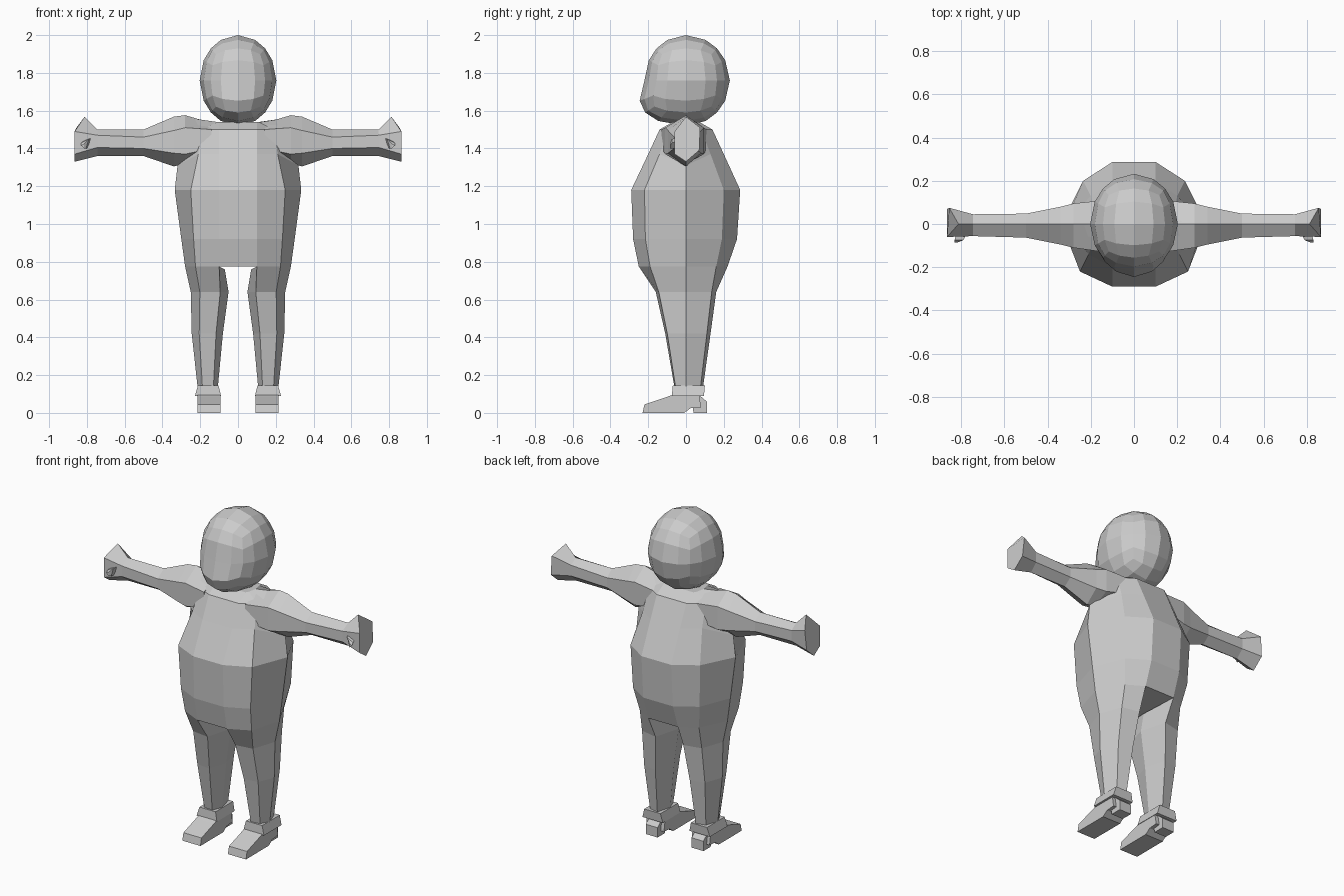
import bpy, bmesh
from mathutils import Vector

if "Cube" in bpy.data.objects:
    bpy.data.objects.remove(bpy.data.objects["Cube"], do_unlink=True)

GREY = (0.6, 0.6, 0.6, 1)
grey = bpy.data.materials.new("plain grey")
grey.use_nodes = True
grey.diffuse_color = GREY
grey.node_tree.nodes["Principled BSDF"].inputs["Base Color"].default_value = GREY


def finish(name, bm, mirror=False):
    bmesh.ops.recalc_face_normals(bm, faces=bm.faces)
    mesh = bpy.data.meshes.new(name)
    bm.to_mesh(mesh)
    bm.free()
    mesh.materials.append(grey)
    ob = bpy.data.objects.new(name, mesh)
    bpy.context.scene.collection.objects.link(ob)
    if mirror:
        mod = ob.modifiers.new("mirror", "MIRROR")
        mod.use_mirror_merge = False
    return ob


def loft(name, rings, mirror=False):
    """Skin a list of equal rings of points and cap both ends."""
    bm = bmesh.new()
    loops = [[bm.verts.new(p) for p in ring] for ring in rings]
    n = len(loops[0])
    for a, b in zip(loops, loops[1:]):
        for i in range(n):
            j = (i + 1) % n
            bm.faces.new((a[i], a[j], b[j], b[i]))
    bm.faces.new(loops[0])
    bm.faces.new(loops[-1])
    return finish(name, bm, mirror)


def body_ring(z, front, fx, fy, side, bx, by, back, side_z=None):
    """Ten-sided ring: front edge, front corner, side, back corner, back edge."""
    half = [(0.1, -front, z), (fx, -fy, z), (side, 0, side_z or z),
            (bx, by, z), (0.1, back, z)]
    return half + [(-x, y, h) for x, y, h in reversed(half)]


def leg_ring(z, inner, outer, front, back):
    w = outer - inner
    a, b = inner + 0.22 * w, outer - 0.24 * w
    return [(a, -front, z), (b, -front * 0.9, z), (outer, 0, z),
            (b, back * 0.85, z), (a, back, z), (inner, 0, z)]


def arm_ring(x, y0, y1, low, lower, upper, high):
    return [(x, 0, high), (x, y0, upper), (x, y0, lower),
            (x, 0, low), (x, y1, lower), (x, y1, upper)]


# Torso, from the crotch to the neck
loft("torso", [
    body_ring(0.775, 0.25, 0.225, 0.19, 0.28, 0.2, 0.16, 0.22),
    body_ring(0.92, 0.28, 0.235, 0.215, 0.30, 0.225, 0.19, 0.27),
    body_ring(1.18, 0.29, 0.25, 0.22, 0.335, 0.235, 0.2, 0.287),
    body_ring(1.37, 0.20, 0.21, 0.14, 0.32, 0.20, 0.13, 0.20, 1.31),
    body_ring(1.5, 0.14, 0.19, 0.09, 0.25, 0.19, 0.08, 0.14, 1.56),
    body_ring(1.54, 0.07, 0.11, 0.05, 0.12, 0.11, 0.05, 0.07),
])

# Legs
loft("legs", [
    [(0.1, -0.25, 0.775), (0.225, -0.19, 0.775), (0.28, 0, 0.775),
     (0.2, 0.16, 0.775), (0.1, 0.22, 0.775), (0.07, 0, 0.76)],
    leg_ring(0.64, 0.05, 0.25, 0.16, 0.16),
    leg_ring(0.42, 0.08, 0.245, 0.11, 0.13),
    leg_ring(0.1, 0.11, 0.21, 0.055, 0.085),
], mirror=True)

# Arms, flaring into mitten hands with a slanted end
tip = [(0.812, 0, 1.568), (0.865, -0.06, 1.49), (0.865, -0.06, 1.37),
       (0.865, 0, 1.33), (0.865, 0.07, 1.39), (0.855, 0.075, 1.51)]
loft("arms", [
    arm_ring(0.14, -0.13, 0.11, 1.38, 1.40, 1.5, 1.535),
    arm_ring(0.28, -0.11, 0.095, 1.32, 1.37, 1.51, 1.576),
    arm_ring(0.34, -0.095, 0.08, 1.305, 1.375, 1.495, 1.568),
    arm_ring(0.5, -0.063, 0.048, 1.36, 1.40, 1.46, 1.5),
    arm_ring(0.745, -0.056, 0.045, 1.36, 1.405, 1.47, 1.5),
    tip,
], mirror=True)

# Thumbs
loft("thumbs", [
    [(0.765, -0.03, 1.46), (0.79, -0.03, 1.4), (0.82, -0.03, 1.44)],
    [(0.79, -0.075, 1.45), (0.805, -0.075, 1.4), (0.83, -0.075, 1.43)],
    [(0.815, -0.085, 1.425), (0.815, -0.085, 1.4), (0.83, -0.085, 1.415)],
], mirror=True)

# Shoes: side profile swept across the foot
shoe = [(-0.23, 0), (-0.01, 0), (0.025, 0.025), (0.08, 0.03), (0.07, 0.09),
        (-0.06, 0.1), (-0.1, 0.085), (-0.22, 0.045)]
loft("shoes", [[(x, y, z) for y, z in shoe] for x in (0.093, 0.215)], mirror=True)


def box_ring(z, x0, x1, y0, y1):
    return [(x0, y0, z), (x1, y0, z), (x1, y1, z), (x0, y1, z)]


# Heels and ankle cuffs
loft("heels", [box_ring(0, 0.115, 0.195, 0.04, 0.11),
               box_ring(0.06, 0.115, 0.195, 0.03, 0.11),
               box_ring(0.09, 0.115, 0.195, 0.03, 0.075)], mirror=True)
loft("ankle_cuffs", [box_ring(0.09, 0.09, 0.228, -0.075, 0.095),
                     box_ring(0.145, 0.103, 0.212, -0.07, 0.1)], mirror=True)

# Head: rounded cube with a full jaw at the front
bm = bmesh.new()
bmesh.ops.create_cube(bm, size=2)
bmesh.ops.subdivide_edges(bm, edges=bm.edges, cuts=3, use_grid_fill=True)
for v in bm.verts:
    d = Vector(v.co).normalized()
    jaw = 1 + 0.55 * max(0, -d.z) if d.y < 0 else 1
    v.co = (d.x * 0.203, d.y * (0.22 * jaw if d.y < 0 else 0.232), 1.76 + d.z * 0.24)
finish("head", bm)
